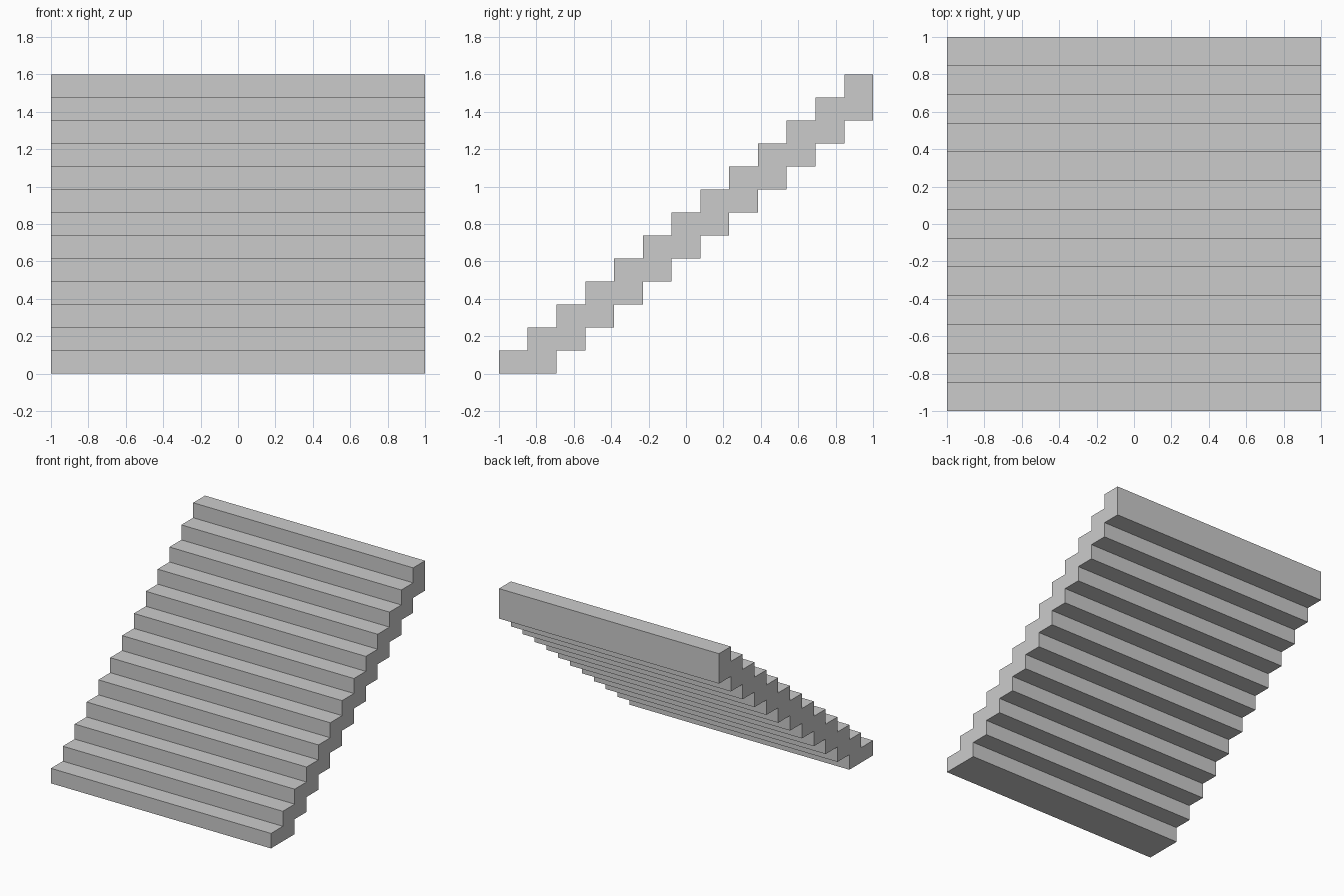
import bpy, bmesh

if "Cube" in bpy.data.objects:
    bpy.data.objects.remove(bpy.data.objects["Cube"])

STEPS = 13
WIDTH = 2.0
TREAD = 2.0 / STEPS
RISE = 1.6 / STEPS

# Side profile (y, z): stepped top going up, stepped underside coming back down
upper, lower = [], []
for i in range(STEPS):
    y = -1 + i * TREAD
    upper += [(y, i * RISE), (y, (i + 1) * RISE)]
    if i < STEPS - 1:
        y_end = y + 2 * TREAD
        lower += [(y_end, i * RISE), (y_end, (i + 1) * RISE)]
# the last riser of the underside is the back face, which reaches the top
lower[-1] = (1.0, STEPS * RISE)
profile = upper + lower[::-1]

# Staircase: extrude the profile across the width
bm = bmesh.new()
face = bm.faces.new([bm.verts.new((-WIDTH / 2, y, z)) for y, z in profile])
side = bmesh.ops.extrude_face_region(bm, geom=[face])["geom"]
bmesh.ops.translate(bm, vec=(WIDTH, 0, 0),
                    verts=[v for v in side if isinstance(v, bmesh.types.BMVert)])
bmesh.ops.recalc_face_normals(bm, faces=bm.faces)

mesh = bpy.data.meshes.new("staircase")
bm.to_mesh(mesh)
bm.free()
bpy.context.collection.objects.link(bpy.data.objects.new("staircase", mesh))
